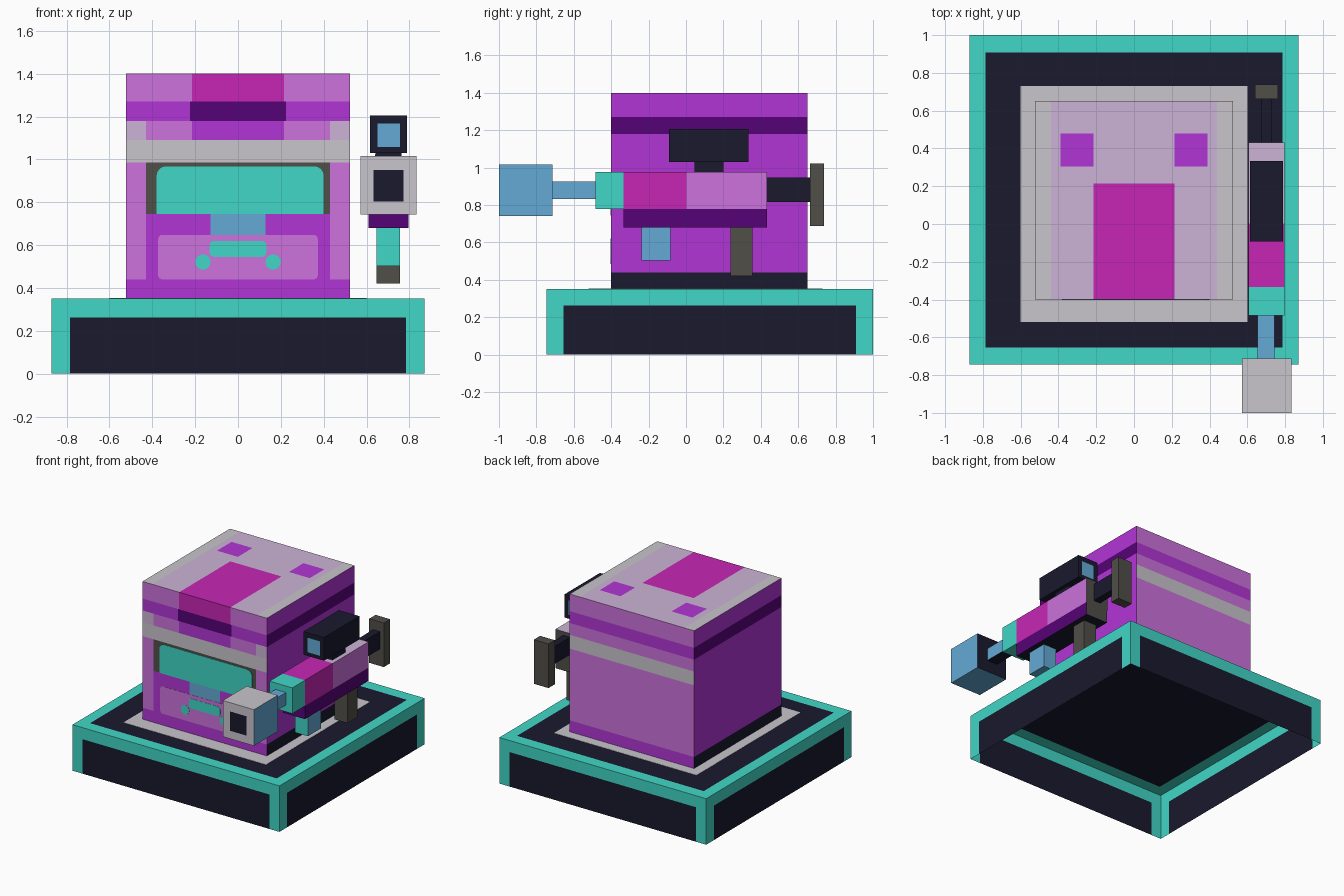
import bpy, bmesh, math
from mathutils import Vector

cube = bpy.data.objects.get("Cube")
if cube:
    bpy.data.objects.remove(cube, do_unlink=True)

# Palette (sRGB 0-255, converted to linear)
PALETTE = {
    "teal": (65, 215, 198), "navy": (25, 25, 46), "gray": (200, 197, 204),
    "pale_mauve": (204, 179, 214), "orchid": (204, 114, 220),
    "purple": (178, 53, 213), "dark_purple": (85, 2, 118),
    "magenta": (198, 38, 180), "blue": (100, 170, 213), "olive_gray": (80, 78, 72),
}


def linear(v):
    v /= 255
    return v / 12.92 if v <= 0.04045 else ((v + 0.055) / 1.055) ** 2.4


MATS = {}
for name, rgb in PALETTE.items():
    mat = bpy.data.materials.new(name)
    mat.use_nodes = True
    col = (*map(linear, rgb), 1)
    mat.diffuse_color = col
    bsdf = next(n for n in mat.node_tree.nodes if n.type == "BSDF_PRINCIPLED")
    bsdf.inputs["Base Color"].default_value = col
    MATS[name] = mat


def finish(name, bm, rule):
    """Paint faces by rule(side, centre) and link the object."""
    bm.normal_update()
    used = []
    for f in bm.faces:
        axis = max(range(3), key=lambda i: abs(f.normal[i]))
        side = ("+" if f.normal[axis] > 0 else "-") + "xyz"[axis]
        color = rule(side, f.calc_center_median())
        if color not in used:
            used.append(color)
        f.material_index = used.index(color)
    mesh = bpy.data.meshes.new(name)
    bm.to_mesh(mesh)
    bm.free()
    for color in used:
        mesh.materials.append(MATS[color])
    bpy.context.collection.objects.link(bpy.data.objects.new(name, mesh))


def box(name, xs, ys, zs, paint, cuts=None, open_bottom=False):
    """Box from ranges; cuts split its faces along axis planes for painting."""
    bm = bmesh.new()
    bmesh.ops.create_cube(bm, size=1)
    lo, hi = Vector((xs[0], ys[0], zs[0])), Vector((xs[1], ys[1], zs[1]))
    for v in bm.verts:
        v.co = Vector(lo[i] if v.co[i] < 0 else hi[i] for i in range(3))
    if open_bottom:
        bm.normal_update()
        bottom = [f for f in bm.faces if f.normal.z < -0.5]
        bmesh.ops.delete(bm, geom=bottom, context="FACES_ONLY")
    for axis, values in (cuts or {}).items():
        for value in values:
            p = Vector((0, 0, 0))
            n = Vector((0, 0, 0))
            p["xyz".index(axis)] = value
            n["xyz".index(axis)] = 1
            geom = bm.verts[:] + bm.edges[:] + bm.faces[:]
            bmesh.ops.bisect_plane(bm, geom=geom, plane_co=p, plane_no=n, dist=1e-5)
    finish(name, bm, paint if callable(paint) else (lambda side, c: paint))


def front_plate(name, xs, zs, r_bottom, r_top, color, depth=0.003):
    """Thin plate with rounded corners on the face."""
    bm = bmesh.new()
    pts = []
    corners = [(1, 0, r_bottom, -90), (1, 1, r_top, 0), (0, 1, r_top, 90), (0, 0, r_bottom, 180)]
    for ix, iz, r, start in corners:
        cx = xs[ix] + (-r if ix else r)
        cz = zs[iz] + (-r if iz else r)
        steps = 4 if r else 0
        for k in range(steps + 1):
            a = math.radians(start + 90 * k / max(steps, 1))
            pts.append(bm.verts.new((cx + r * math.cos(a), -0.4, cz + r * math.sin(a))))
    face = bm.faces.new(pts)
    for v in bmesh.ops.extrude_face_region(bm, geom=[face])["geom"]:
        if isinstance(v, bmesh.types.BMVert):
            v.co.y -= depth
    bmesh.ops.recalc_face_normals(bm, faces=bm.faces[:])
    finish(name, bm, lambda side, c: color)


# Hollow platform with dark panels
def platform_paint(side, c):
    in_x, in_y, low = abs(c.x) < 0.785, -0.655 < c.y < 0.908, c.z < 0.262
    inside = {"x": in_y and low, "y": in_x and low, "z": in_x and in_y}[side[1]]
    return "navy" if inside else "teal"


box("platform", (-0.87, 0.87), (-0.745, 1), (0, 0.35), platform_paint,
    {"x": (-0.785, 0.785), "y": (-0.655, 0.908), "z": (0.262,)}, open_bottom=True)
box("floor_plate", (-0.6, 0.6), (-0.52, 0.73), (0.351, 0.353), "gray", open_bottom=True)


# Block head, painted by height and distance from the middle
def front_paint(x, z):
    if z > 1.27:
        return "magenta" if x < 0.215 else "orchid"
    if z > 1.18:
        return "dark_purple" if x < 0.225 else "purple"
    if z > 1.09:
        return "purple" if x < 0.215 else "orchid" if x < 0.43 else "pale_mauve"
    if z > 0.985:
        return "gray"
    if z < 0.44:
        return "purple"
    if x > 0.43:
        return "orchid"
    if z > 0.745:
        return "olive_gray"
    return "blue" if z > 0.648 and x < 0.128 else "purple"


def head_paint(side, c):
    x, z = abs(c.x), c.z
    if side == "-y":
        return front_paint(x, z)
    if side == "+y":
        if 1.18 < z < 1.27 or z < 0.44:
            return "purple"
        return "gray" if 0.985 < z < 1.09 else "orchid"
    if side[1] == "x":
        return "dark_purple" if 1.18 < z < 1.27 else "navy" if z < 0.44 else "purple"
    if x > 0.44:
        return "gray"
    if x < 0.215 and c.y < 0.215:
        return "magenta"
    return "purple" if 0.215 < x < 0.39 and 0.305 < c.y < 0.48 else "pale_mauve"


half = (0.128, 0.215, 0.225, 0.39, 0.43, 0.44)
box("head", (-0.523, 0.523), (-0.4, 0.65), (0.352, 1.4), head_paint,
    {"x": [s * v for v in half for s in (-1, 1)], "y": (0.215, 0.305, 0.48),
     "z": (0.44, 0.648, 0.745, 0.985, 1.09, 1.18, 1.27)}, open_bottom=True)
front_plate("visor", (-0.38, 0.4), (0.745, 0.968), 0, 0.045, "teal")
front_plate("lower_face", (-0.373, 0.373), (0.44, 0.648), 0.02, 0.02, "orchid", depth=0.0015)
front_plate("mouth_bar", (-0.132, 0.132), (0.545, 0.62), 0.02, 0.02, "teal")
for s, label in ((1, "left"), (-1, "right")):
    x = s * 0.164
    front_plate("mouth_end_" + label, (x - 0.036, x + 0.036), (0.485, 0.557), 0.036, 0.036, "teal")


# Blaster beside the head, front to back
def muzzle_paint(side, c):
    if side == "-y":
        return "navy" if 0.633 < c.x < 0.773 and 0.803 < c.z < 0.95 else "gray"
    return {"+y": "navy", "+z": "gray"}.get(side, "blue")


def receiver_paint(side, c):
    if side == "+y":
        return "olive_gray"
    if c.y < -0.333:
        return "teal"
    if c.y < 0.003:
        return "magenta"
    return "pale_mauve" if side == "+z" else "orchid"


def scope_paint(side, c):
    lens = 0.65 < c.x < 0.755 and 1.058 < c.z < 1.168
    return "blue" if side[1] == "y" and lens else "navy"


box("muzzle", (0.572, 0.834), (-1, -0.713), (0.742, 1.017), muzzle_paint,
    {"x": (0.633, 0.773), "z": (0.803, 0.95)})
box("barrel", (0.655, 0.744), (-0.713, -0.485), (0.832, 0.927),
    lambda side, c: "navy" if side == "-z" else "blue")
box("receiver", (0.605, 0.796), (-0.485, 0.432), (0.78, 0.976), receiver_paint,
    {"y": (-0.333, 0.003)})
box("lower_receiver", (0.61, 0.796), (-0.333, 0.432), (0.68, 0.78),
    lambda side, c: {"+y": "olive_gray", "-z": "navy"}.get(side, "dark_purple"))
box("front_grip", (0.646, 0.755), (-0.238, -0.083), (0.503, 0.68),
    lambda side, c: "teal" if side == "-y" else "blue")
box("rear_grip", (0.646, 0.755), (0.238, 0.356), (0.42, 0.68), "olive_gray")
box("scope_mount", (0.642, 0.763), (0.045, 0.2), (0.976, 1.03), "navy")
box("scope", (0.615, 0.788), (-0.092, 0.334), (1.03, 1.206), scope_paint,
    {"x": (0.65, 0.755), "z": (1.058, 1.168)})
box("stock_neck", (0.673, 0.73), (0.432, 0.662), (0.815, 0.948), "navy")
box("stock_plate", (0.64, 0.763), (0.662, 0.738), (0.687, 1.022), "olive_gray")
